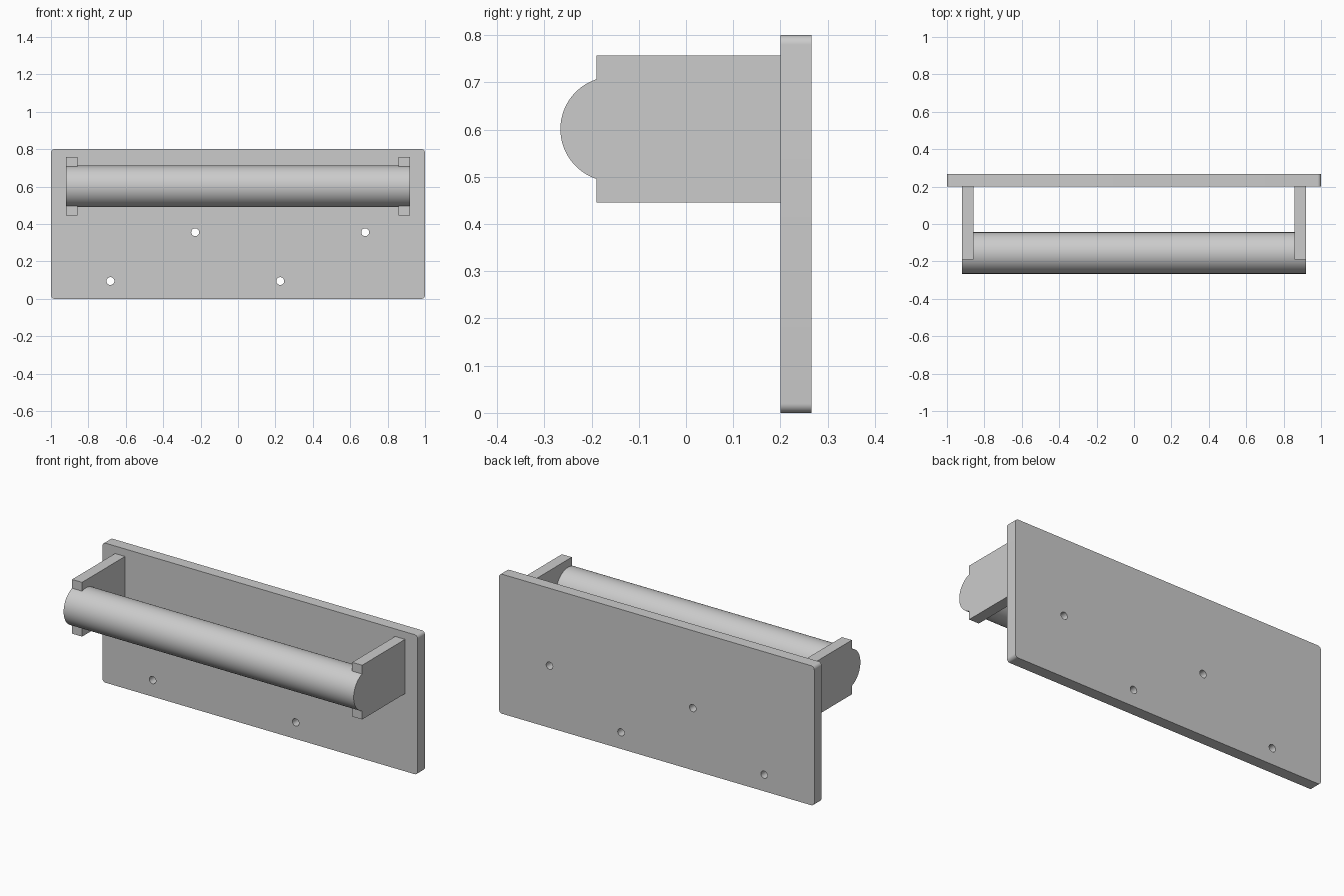
import bpy, bmesh
from mathutils import Matrix, Vector
from math import pi

if "Cube" in bpy.data.objects:
    bpy.data.objects.remove(bpy.data.objects["Cube"])


def box(name, x, y, z, corner=0.0):
    """Box from axis ranges, optionally rounding the edges that run along y."""
    bm = bmesh.new()
    bmesh.ops.create_cube(bm, size=1)
    size = [r[1] - r[0] for r in (x, y, z)]
    mid = [(r[0] + r[1]) / 2 for r in (x, y, z)]
    bm.transform(Matrix.Translation(mid) @ Matrix.Diagonal((*size, 1)))
    if corner:
        edges = [e for e in bm.edges
                 if abs(e.verts[0].co.y - e.verts[1].co.y) > 1e-4]
        bmesh.ops.bevel(bm, geom=edges, offset=corner, segments=8,
                        profile=0.5, affect='EDGES')
    return finish(name, bm)


def rod(name, centre, radius, length, axis, sides):
    bm = bmesh.new()
    bmesh.ops.create_cone(bm, cap_ends=True, segments=sides, radius1=radius,
                          radius2=radius, depth=length)
    turn = Matrix.Rotation(pi / 2, 4, 'Y' if axis == 'x' else 'X')
    bm.transform(Matrix.Translation(Vector(centre)) @ turn)
    return finish(name, bm)


def finish(name, bm):
    mesh = bpy.data.meshes.new(name)
    bm.to_mesh(mesh)
    bm.free()
    ob = bpy.data.objects.new(name, mesh)
    bpy.context.collection.objects.link(ob)
    return ob


def activate(ob):
    bpy.ops.object.select_all(action='DESELECT')
    ob.select_set(True)
    bpy.context.view_layer.objects.active = ob


def combine(ob, other, operation):
    activate(ob)
    mod = ob.modifiers.new(operation.lower(), 'BOOLEAN')
    mod.operation = operation
    mod.solver = 'EXACT'
    mod.object = other
    bpy.ops.object.modifier_apply(modifier=mod.name)
    bpy.data.objects.remove(other)


# Back plate with rounded corners and four staggered screw holes
plate = box("back_plate", (-1, 1), (0.2, 0.266), (0, 0.8), corner=0.02)
for x, z in ((-0.682, 0.095), (-0.229, 0.356), (0.226, 0.095), (0.68, 0.356)):
    hole = rod("screw_hole", (x, 0.233, z), 0.021, 0.3, 'y', 32)
    combine(plate, hole, 'DIFFERENCE')

# Round bar fused with a flat arm at each end
bar = rod("bar_with_arms", (0, -0.155, 0.601), 0.111, 1.84, 'x', 96)
for side in (-1, 1):
    arm = box("arm", sorted((side * 0.857, side * 0.92)), (-0.189, 0.2),
              (0.446, 0.757))
    combine(bar, arm, 'UNION')

for ob in (plate, bar):
    activate(ob)
    bpy.ops.object.shade_smooth_by_angle(angle=pi / 6)
